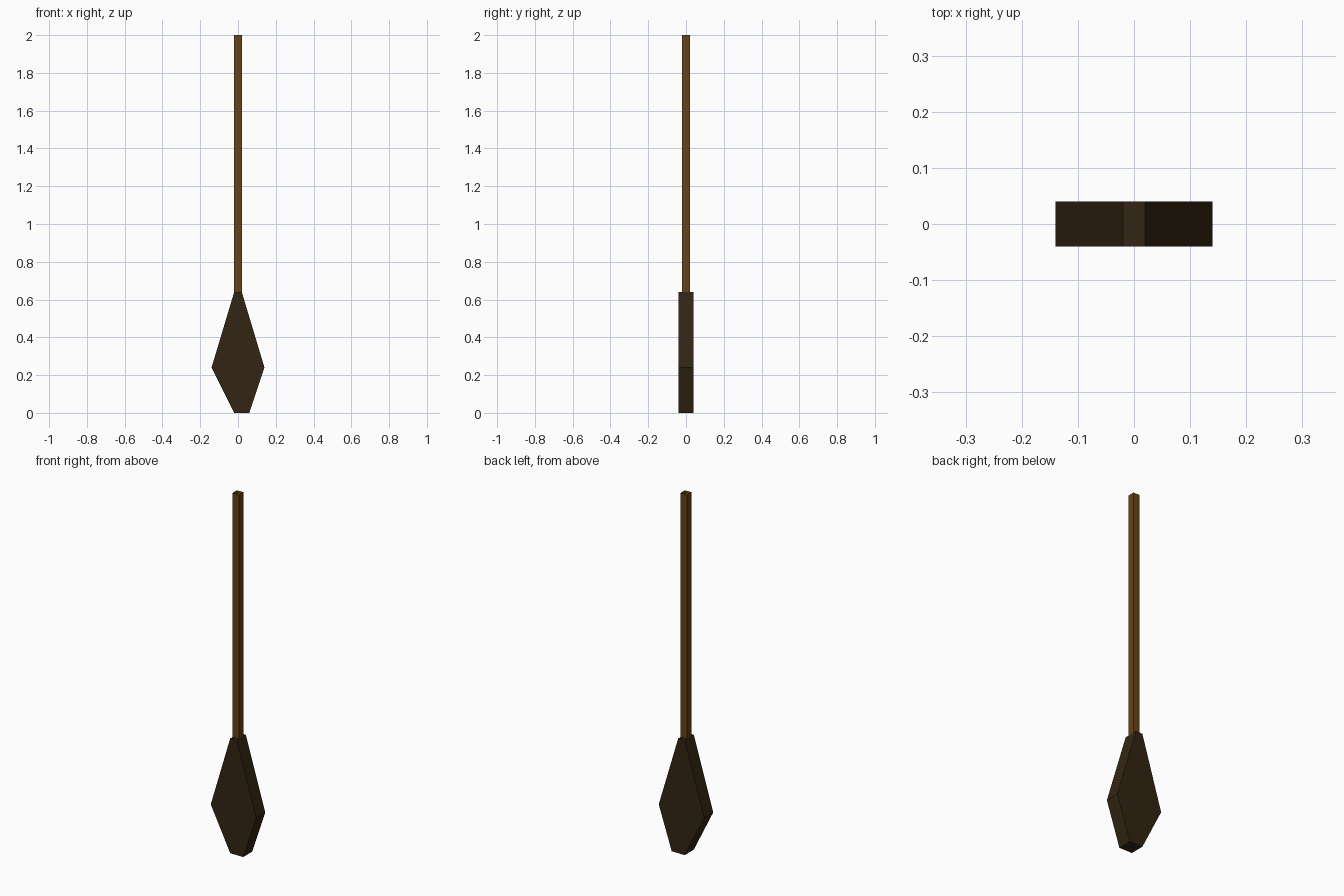
import bpy, bmesh

if "Cube" in bpy.data.objects:
    bpy.data.objects.remove(bpy.data.objects["Cube"])


def material(name, rgb):
    m = bpy.data.materials.new(name)
    m.diffuse_color = (*rgb, 1)
    m.use_nodes = True
    m.node_tree.nodes["Principled BSDF"].inputs["Base Color"].default_value = m.diffuse_color
    return m


def prism(name, profile, axis, start, end, mat, caps=True):
    """Extrude a 2D profile along y (profile in xz) or z (profile in xy)."""
    def point(p, t):
        return (p[0], t, p[1]) if axis == 'Y' else (p[0], p[1], t)
    bm = bmesh.new()
    a = [bm.verts.new(point(p, start)) for p in profile]
    b = [bm.verts.new(point(p, end)) for p in profile]
    n = len(profile)
    for i in range(n):
        j = (i + 1) % n
        f = (a[i], a[j], b[j], b[i])
        bm.faces.new(f if axis == 'Z' else f[::-1])
    if caps:
        bm.faces.new(a if axis == 'Y' else a[::-1])
        bm.faces.new(b[::-1] if axis == 'Y' else b)
    me = bpy.data.meshes.new(name)
    bm.to_mesh(me)
    bm.free()
    me.materials.append(mat)
    ob = bpy.data.objects.new(name, me)
    bpy.context.collection.objects.link(ob)
    return ob


wood = material("wood", (0.13, 0.056, 0.007))
straw = material("dark_straw", (0.032, 0.0185, 0.006))

# Slim square handle, open at its ends
prism("broom_handle", [(-.02, -.02), (.02, -.02), (.02, .02), (-.02, .02)],
      'Z', 0.64, 2.0, wood, caps=False)

# Flat bristle head with a slightly lopsided tip
prism("bristle_head",
      [(-.02, 0), (.06, 0), (.14, .24), (.02, .64), (-.02, .64), (-.14, .24)],
      'Y', -0.04, 0.04, straw)
